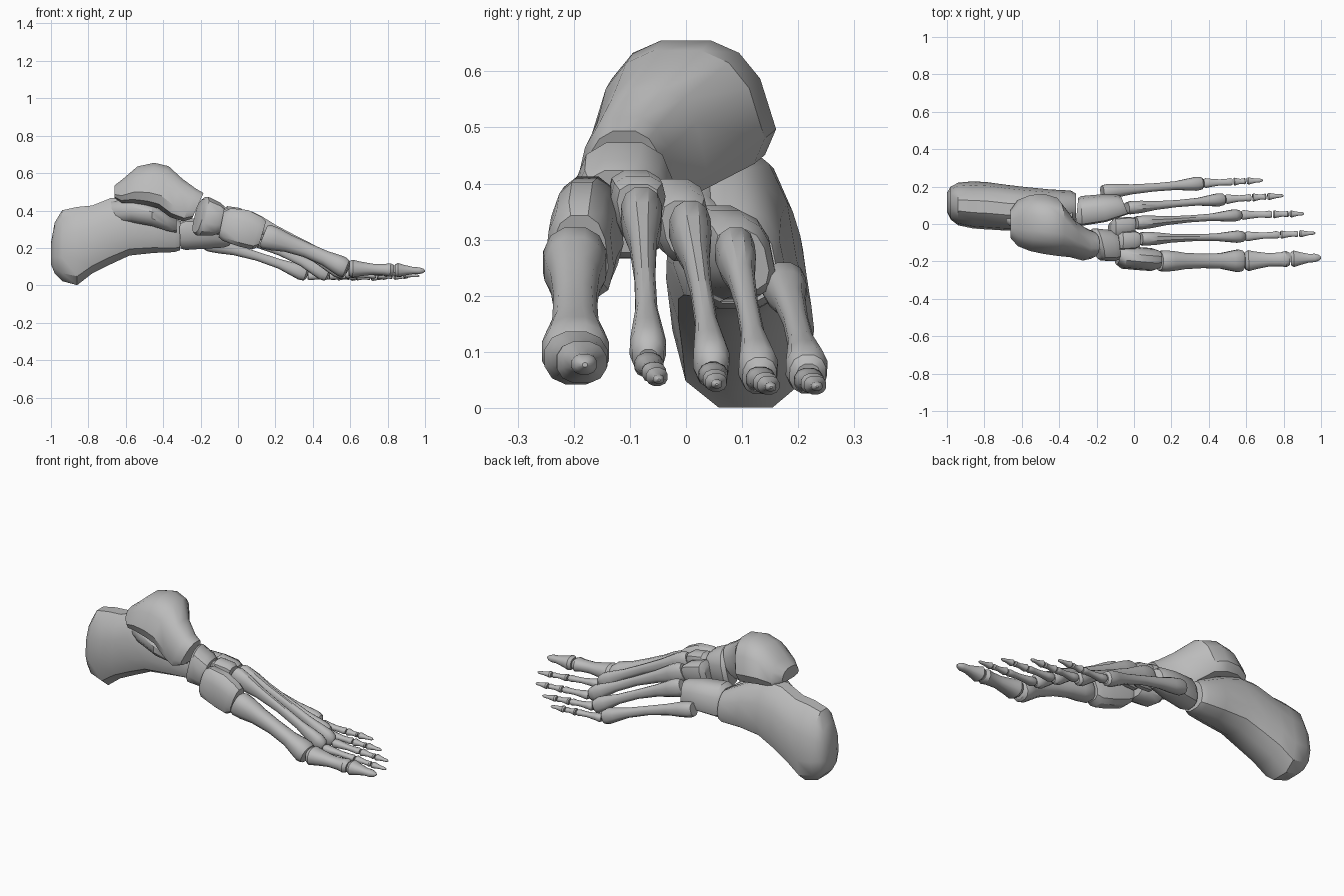
import bpy, bmesh, math
from mathutils import Vector

start_cube = bpy.data.objects.get("Cube")
if start_cube:
    bpy.data.objects.remove(start_cube, do_unlink=True)

bone_grey = bpy.data.materials.new("bone_grey")
bone_grey.use_nodes = True
colour = (0.5, 0.5, 0.5, 1)
bone_grey.diffuse_color = colour
bone_grey.node_tree.nodes["Principled BSDF"].inputs["Base Color"].default_value = colour

SIDES = 12


def oval(power):
    """Unit outline of a rounded cross-section; a lower power is squarer."""
    points = []
    for i in range(SIDES):
        angle = math.tau * (i + 0.5) / SIDES
        c, s = math.cos(angle), math.sin(angle)
        points.append((math.copysign(abs(c) ** power, c), math.copysign(abs(s) ** power, s)))
    return points


def skin(name, rings):
    """Joins a row of rings into one closed, smooth-shaded bone."""
    bm = bmesh.new()
    loops = [[bm.verts.new(p) for p in ring] for ring in rings]
    for a, b in zip(loops, loops[1:]):
        for i in range(SIDES):
            j = (i + 1) % SIDES
            bm.faces.new((a[i], a[j], b[j], b[i]))
    bm.faces.new(loops[0][::-1])
    bm.faces.new(loops[-1])
    bmesh.ops.recalc_face_normals(bm, faces=bm.faces)
    mesh = bpy.data.meshes.new(name)
    bm.to_mesh(mesh)
    bm.free()
    mesh.materials.append(bone_grey)
    obj = bpy.data.objects.new(name, mesh)
    bpy.context.collection.objects.link(obj)
    bpy.ops.object.select_all(action="DESELECT")
    obj.select_set(True)
    bpy.context.view_layer.objects.active = obj
    bpy.ops.object.shade_smooth_by_angle(angle=math.radians(35))
    return obj


def block_bone(name, stations, power=0.75, taper=0, shear=0, lean=(0, 0), yaw=(0, 0)):
    """Lofts slices (x, y, z, half width, half height) along the foot.
    Taper narrows the top, shear slides it sideways, lean and yaw turn the slices."""
    rings = []
    for k, (x, y, z, wide, high) in enumerate(stations):
        t = k / (len(stations) - 1)
        tip = lean[0] + (lean[1] - lean[0]) * t
        turn = yaw[0] + (yaw[1] - yaw[0]) * t
        ring = []
        for u, v in oval(power):
            dy = u * wide * (1 - taper * v) + shear * v * high
            dz = v * high
            ring.append(Vector((x + tip * dz + turn * dy, y + dy, z + dz)))
        rings.append(ring)
    return skin(name, rings)


# Profiles: (position along the bone, thickness)
METATARSAL = ((0, .8), (.04, 1), (.14, .92), (.28, .64), (.5, .5), (.72, .55),
              (.86, .85), (.93, 1), (.98, .85), (1, .5))
PHALANX = ((0, .8), (.08, 1), (.25, .85), (.55, .66), (.8, .72), (.92, .85), (1, .65))
TOE_TIP = ((0, .75), (.1, 1), (.3, .8), (.6, .55), (.8, .55), (.93, .38), (1, .12))


def long_bone(name, a, b, first, last, profile, bow=0, waist=1):
    """Shaft from a to b with (half width, half height) at each end.
    A lower waist makes the shaft stouter."""
    a, b = Vector(a), Vector(b)
    along = (b - a).normalized()
    side = Vector((0, 0, 1)).cross(along).normalized()
    up = along.cross(side)
    rings = []
    for t, size in profile:
        size = size ** waist
        centre = a.lerp(b, t) + up * bow * math.sin(math.pi * t)
        wide = (first[0] + (last[0] - first[0]) * t) * size
        high = (first[1] + (last[1] - first[1]) * t) * size
        rings.append([centre + side * u * wide + up * v * high for u, v in oval(0.85)])
    return skin(name, rings)


# Heel bone and the shelf on its inner side
block_bone("heel_bone", [
    (-1, .115, .17, .05, .06), (-.98, .11, .2, .085, .14), (-.94, .105, .212, .11, .195),
    (-.86, .1, .21, .122, .215), (-.78, .095, .245, .122, .187), (-.68, .085, .29, .118, .182),
    (-.58, .08, .315, .112, .16), (-.45, .08, .298, .1, .128),
    (-.34, .09, .27, .085, .095), (-.31, .09, .265, .07, .08)],
    power=.82, taper=.2, shear=-.03)
block_bone("heel_shelf", [
    (-.68, .04, .39, .04, .06), (-.57, .0, .4, .075, .065),
    (-.46, -.02, .375, .09, .06), (-.38, -.01, .34, .07, .05),
    (-.33, .03, .32, .05, .04)], power=.9)

# Ankle bone with its dome and forward head
block_bone("ankle_bone", [
    (-.66, .0, .5, .07, .035), (-.62, .005, .505, .115, .065), (-.55, .005, .538, .14, .1),
    (-.47, .0, .542, .15, .116), (-.4, -.015, .525, .145, .115),
    (-.33, -.07, .467, .1, .105), (-.26, -.105, .43, .085, .09),
    (-.215, -.11, .425, .07, .07)], taper=.25, lean=(0, .45), power=.7)

# Midfoot bones
block_bone("navicular", [
    (-.21, -.11, .37, .075, .09), (-.19, -.11, .37, .088, .106),
    (-.12, -.115, .355, .085, .09), (-.09, -.12, .35, .07, .075)],
    lean=(.25, .2), yaw=(-.3, -.1))
block_bone("inner_cuneiform", [
    (-.09, -.165, .325, .05, .07), (-.06, -.175, .325, .062, .09),
    (.03, -.185, .305, .06, .1), (.1, -.19, .28, .06, .09), (.13, -.19, .275, .05, .07)],
    taper=.15, lean=(.2, .3))
block_bone("middle_cuneiform", [
    (-.09, -.095, .36, .035, .05), (-.07, -.09, .36, .045, .065),
    (.0, -.085, .355, .045, .06), (.025, -.085, .35, .035, .05)], taper=-.3, lean=(.2, .2))
block_bone("outer_cuneiform", [
    (-.13, -.03, .34, .035, .05), (-.11, -.02, .34, .048, .07),
    (-.03, -.01, .325, .045, .065), (.0, -.005, .32, .035, .05)], taper=-.3, lean=(.2, .2))
block_bone("cuboid", [
    (-.305, .07, .27, .065, .075), (-.28, .07, .275, .075, .088), (-.16, .085, .275, .07, .08),
    (-.08, .1, .27, .055, .07), (-.05, .1, .265, .045, .055)], yaw=(.1, -.4), shear=-.2)

# Five rays: metatarsal ends, end sizes, waist, then toe joints along x, toe drift, height, size
RAYS = {
    "first": ((.135, -.198, .265), (.585, -.197, .085), (.058, .07), (.062, .055), .6,
              (.59, .835, 1), -.18, (.09, .077), .058),
    "second": ((.03, -.08, .355), (.59, -.067, .085), (.038, .055), (.033, .042), .9,
               (.59, .78, .88, .97), -.048, (.078, .05), .027),
    "third": ((.005, .005, .33), (.57, .048, .063), (.038, .055), (.033, .042), .9,
              (.57, .74, .83, .91), .055, (.06, .042), .027),
    "fourth": ((-.04, .085, .285), (.485, .132, .052), (.036, .05), (.036, .042), .9,
               (.485, .63, .71, .8), .152, (.052, .037), .027),
    "fifth": ((-.17, .172, .225), (.37, .218, .056), (.04, .042), (.038, .042), .8,
              (.37, .53, .6, .69), .234, (.05, .038), .027),
}
for ray, (base, head, base_size, head_size, waist, joints, tip_y, height, size) in RAYS.items():
    long_bone(ray + "_metatarsal", base, head, base_size, head_size, METATARSAL,
              bow=.015, waist=waist)
    names = ["proximal", "middle", "distal"] if len(joints) > 3 else ["proximal", "distal"]
    reach = joints[-1] - joints[0]
    for name, x0, x1 in zip(names, joints, joints[1:]):
        ends = []
        for x in (x0 + .003, x1 - (0 if name == "distal" else .003)):
            t = (x - joints[0]) / reach
            ends.append((x, head[1] + (tip_y - head[1]) * t,
                         height[0] + (height[1] - height[0]) * t))
        grow = 1 - .35 * (x0 - joints[0]) / reach
        wide = size * grow
        tall = wide * .85
        profile = TOE_TIP if name == "distal" else PHALANX
        long_bone(ray + "_toe_" + name, *ends, (wide, tall), (wide * .9, tall * .85), profile)
